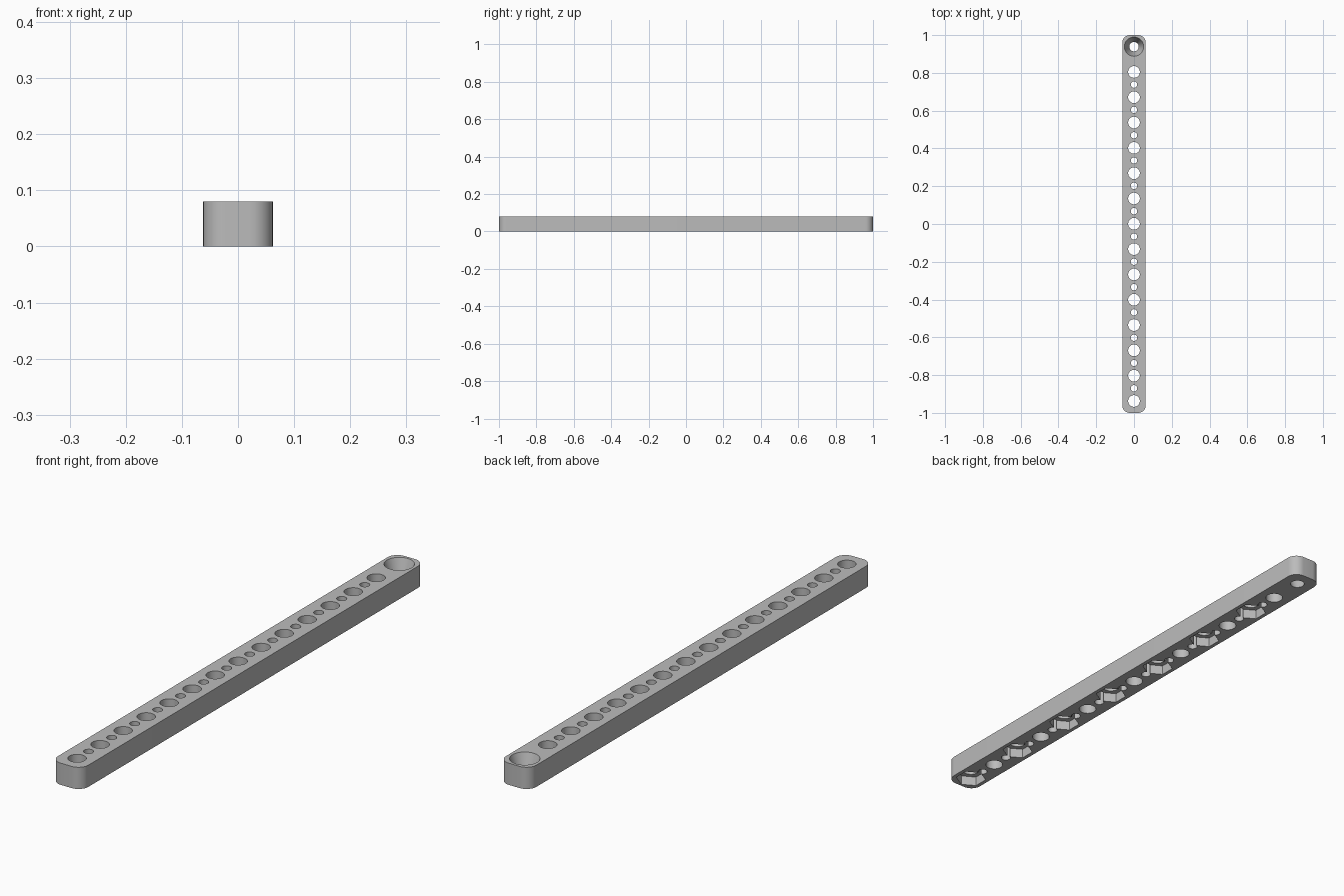
import bpy
import bmesh
import math
from mathutils import Matrix

default_cube = bpy.data.objects.get("Cube")
if default_cube:
    bpy.data.objects.remove(default_cube, do_unlink=True)

LENGTH, WIDTH, HEIGHT = 2.0, 0.124, 0.08
CORNER = 0.04
PITCH = 0.134
FIRST = -0.937
HOLES = 14
MARGIN = 0.01

grey = bpy.data.materials.new("plain grey")
grey.use_nodes = True
colour = (0.5, 0.5, 0.5, 1)
grey.diffuse_color = colour
grey.node_tree.nodes["Principled BSDF"].inputs["Base Color"].default_value = colour


def make_object(name, bm):
    bmesh.ops.recalc_face_normals(bm, faces=bm.faces)
    mesh = bpy.data.meshes.new(name)
    bm.to_mesh(mesh)
    bm.free()
    mesh.materials.append(grey)
    obj = bpy.data.objects.new(name, mesh)
    bpy.context.collection.objects.link(obj)
    return obj


def add_plug(bm, y, z0, z1, r0, r1, sides, turn=0.0):
    """Closed cylinder, cone or prism standing between two heights."""
    place = Matrix.Translation((0, y, (z0 + z1) / 2)) @ Matrix.Rotation(turn, 4, "Z")
    bmesh.ops.create_cone(bm, cap_ends=True, segments=sides, radius1=r0,
                          radius2=r1, depth=z1 - z0, matrix=place)


# Bar with rounded vertical corners
bm = bmesh.new()
bmesh.ops.create_cube(bm, size=1, matrix=Matrix.Translation((0, 0, HEIGHT / 2))
                      @ Matrix.Diagonal((WIDTH, LENGTH, HEIGHT, 1)))
uprights = [e for e in bm.edges
            if abs(e.verts[0].co.z - e.verts[1].co.z) > HEIGHT / 2]
bmesh.ops.bevel(bm, geom=uprights, offset=CORNER, segments=10,
                profile=0.5, affect="EDGES")
bar = make_object("perforated_bar", bm)

# Through holes: large ones on the pitch, small ones halfway between
bm = bmesh.new()
for i in range(HOLES):
    y = FIRST + i * PITCH
    add_plug(bm, y, -MARGIN, HEIGHT + MARGIN, 0.031, 0.031, 40)
    if i < HOLES - 1:
        add_plug(bm, y + PITCH / 2, -MARGIN, HEIGHT + MARGIN, 0.017, 0.017, 32)

# Tapered hole at the back end
top_r, bottom_r = 0.051, 0.025
flare = (top_r - bottom_r) / HEIGHT * MARGIN
add_plug(bm, FIRST + HOLES * PITCH, -MARGIN, HEIGHT + MARGIN,
         bottom_r - flare, top_r + flare, 48)
hole_cutter = make_object("hole_cutter", bm)

# Hexagonal nut pockets under every second large hole
bm = bmesh.new()
for i in range(0, HOLES, 2):
    add_plug(bm, FIRST + i * PITCH, -MARGIN, 0.036, 0.055, 0.055, 6)
pocket_cutter = make_object("pocket_cutter", bm)
# Turn the hexagons so that two corners lie along the bar
corner = max(pocket_cutter.data.vertices, key=lambda v: v.co.x).co.x
if corner > 0.05:
    for i, v in enumerate(pocket_cutter.data.vertices):
        n = round((v.co.y - FIRST) / (2 * PITCH))
        centre = FIRST + n * 2 * PITCH
        dx, dy = v.co.x, v.co.y - centre
        v.co.x, v.co.y = -dy, centre + dx

# Cut the bar, then remove the cutters
bpy.ops.object.select_all(action="DESELECT")
bpy.context.view_layer.objects.active = bar
bar.select_set(True)
for cutter in (hole_cutter, pocket_cutter):
    cutter.hide_render = True
    mod = bar.modifiers.new(cutter.name, "BOOLEAN")
    mod.operation = "DIFFERENCE"
    mod.solver = "EXACT"
    mod.object = cutter
    bpy.ops.object.modifier_apply(modifier=mod.name)
    bpy.data.objects.remove(cutter, do_unlink=True)

bpy.ops.object.shade_smooth_by_angle(angle=math.radians(30))
